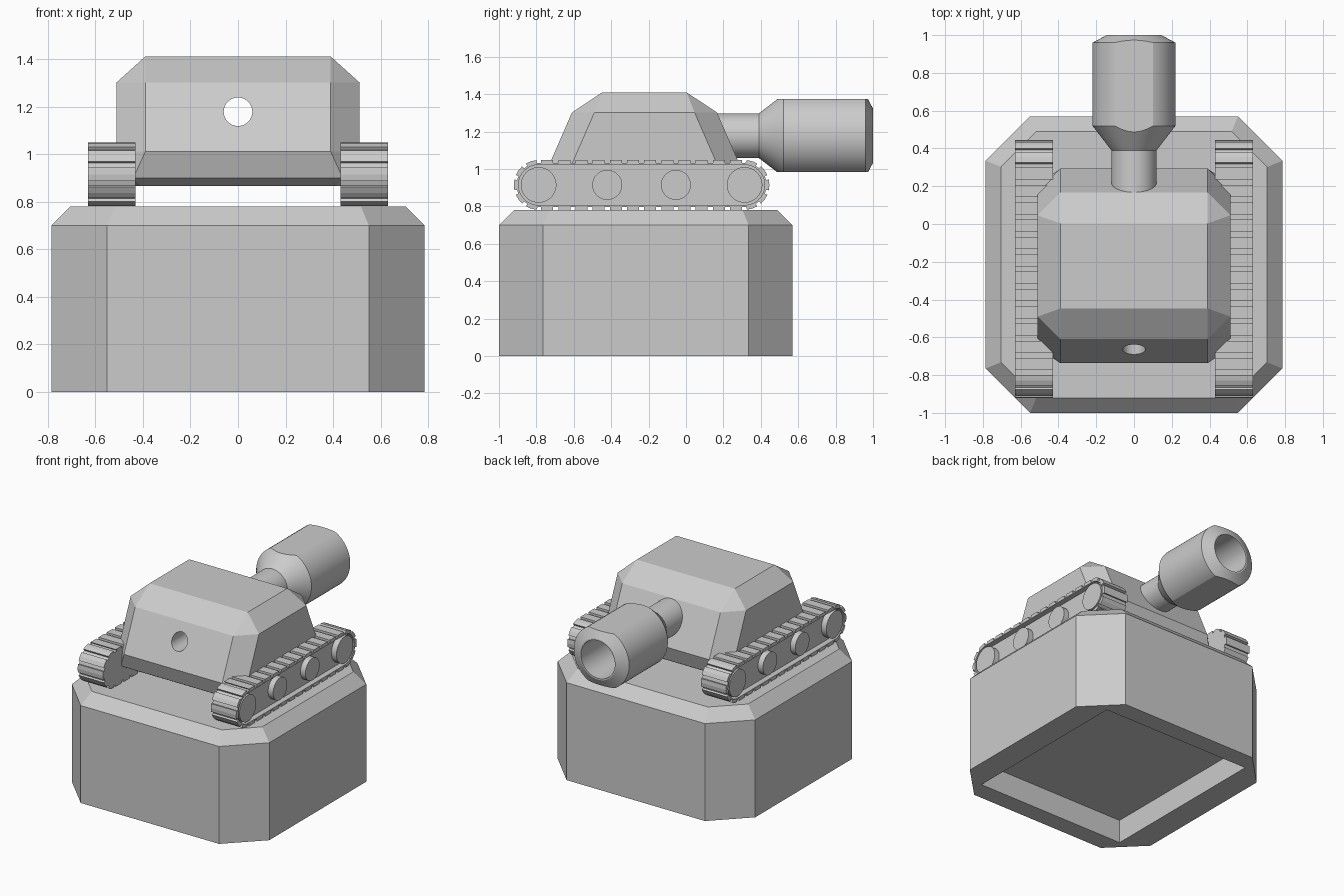
import bpy, bmesh, math
from mathutils import Vector

if "Cube" in bpy.data.objects:
    bpy.data.objects.remove(bpy.data.objects["Cube"], do_unlink=True)

grey = bpy.data.materials.new("plain_grey")
grey.use_nodes = True
GREY = (0.6, 0.6, 0.6, 1)
grey.diffuse_color = GREY
grey.node_tree.nodes["Principled BSDF"].inputs["Base Color"].default_value = GREY


def finish(name, bm, smooth=False):
    bmesh.ops.remove_doubles(bm, verts=bm.verts, dist=1e-5)
    bmesh.ops.recalc_face_normals(bm, faces=bm.faces)
    mesh = bpy.data.meshes.new(name)
    bm.to_mesh(mesh)
    bm.free()
    mesh.materials.append(grey)
    obj = bpy.data.objects.new(name, mesh)
    bpy.context.collection.objects.link(obj)
    if smooth:
        select(obj)
        bpy.ops.object.shade_smooth_by_angle(angle=math.radians(25))
    return obj


def select(obj):
    bpy.ops.object.select_all(action="DESELECT")
    obj.select_set(True)
    bpy.context.view_layer.objects.active = obj


def loft(rings, closed=False):
    """Skin a list of equal-length rings; cap the ends unless closed."""
    bm = bmesh.new()
    rows = [[bm.verts.new(p) for p in ring] for ring in rings]
    n = len(rows[0])
    pairs = list(zip(rows, rows[1:])) + ([(rows[-1], rows[0])] if closed else [])
    for a, b in pairs:
        for i in range(n):
            j = (i + 1) % n
            bm.faces.new((a[i], a[j], b[j], b[i]))
    if not closed:
        bm.faces.new(rows[0])
        bm.faces.new(rows[-1])
    return bm


def octagon(hx, hy, cut, z, cy):
    """Rectangle with cut corners; cut 0 gives doubled corner points."""
    pts = []
    for sx, sy in ((1, 1), (-1, 1), (-1, -1), (1, -1)):
        side = (sx * hx, cy + sy * (hy - cut), z)
        end = (sx * (hx - cut), cy + sy * hy, z)
        pts += [side, end] if sx == sy else [end, side]
    return pts


def circle(axis, r, pos, cy, cz, n=64):
    """Circle around the x or y axis."""
    pts = []
    for i in range(n):
        a = math.tau * (i + 0.5) / n
        u, v = r * math.cos(a), cz + r * math.sin(a)
        pts.append((pos, cy + u, v) if axis == "x" else (u, pos, v))
    return pts


# Plinth with a square recess underneath
BY = -0.215
finish("plinth", loft([
    octagon(0.6, 0.65, 0, 0.17, BY),
    octagon(0.6, 0.65, 0, 0, BY),
    octagon(0.785, 0.785, 0.235, 0, BY),
    octagon(0.785, 0.785, 0.235, 0.7, BY),
    octagon(0.705, 0.705, 0.188, 0.78, BY)]))

# Hull: bevelled roof, sloping walls and tapered belly
HY = -0.222
hull = finish("hull", loft([
    octagon(0.47, 0.42, 0.06, 0.865, HY),
    octagon(0.5, 0.48, 0.06, 0.9, HY),
    octagon(0.51, 0.515, 0.12, 1.01, HY),
    octagon(0.51, 0.388, 0.12, 1.302, HY),
    octagon(0.39, 0.225, 0, 1.41, HY)]))

# Bore drilled through the hull
GZ = 1.178
drill = finish("drill", loft([circle("y", 0.06, y, 0, GZ) for y in (-1, 0.6)]))
drill.hide_render = True
cut = hull.modifiers.new("bore", "BOOLEAN")
cut.operation = "DIFFERENCE"
cut.solver = "EXACT"
cut.object = drill
select(hull)
bpy.ops.object.modifier_apply(modifier=cut.name)
bpy.data.objects.remove(drill, do_unlink=True)

# Gun: turned tube with a wide muzzle, flattened above and below
profile = [(0.06, 0.1), (0.12, 0.1), (0.12, 0.39), (0.22, 0.52),
           (0.22, 0.96), (0.145, 1.0), (0.135, 1.0), (0.135, 0.5), (0.06, 0.5)]
bm = loft([circle("y", r, y, 0, GZ) for r, y in profile], closed=True)
for side in (1, -1):
    result = bmesh.ops.bisect_plane(
        bm, geom=bm.verts[:] + bm.edges[:] + bm.faces[:],
        plane_co=Vector((0, 0, GZ + side * 0.195)),
        plane_no=Vector((0, 0, side)), clear_outer=True)
    rim = [e for e in result["geom_cut"] if isinstance(e, bmesh.types.BMEdge)]
    bmesh.ops.holes_fill(bm, edges=rim, sides=0)
finish("gun", bm, smooth=True)

# Tracks: notched belt around a recessed side plate
Y0, Y1, TZ = -0.788, 0.313, 0.915
OUTER, NOTCH, INNER = 0.133, 0.118, 0.108


def track_point(t, r, x):
    """Point on a stadium loop; t runs 0 to 4, one step per run or end."""
    part, f = int(t) % 4, t - int(t)
    if part == 0:
        return (x, Y0 + f * (Y1 - Y0), TZ + r)
    if part == 2:
        return (x, Y1 - f * (Y1 - Y0), TZ - r)
    a = math.pi * f
    if part == 1:
        return (x, Y1 + r * math.sin(a), TZ + r * math.cos(a))
    return (x, Y0 - r * math.sin(a), TZ - r * math.cos(a))


steps = []
for part in range(4):
    count = 5 if part % 2 else 12
    for k in range(count):
        for f, r in ((0.15, OUTER), (0.5, OUTER), (0.85, OUTER),
                     (0.851, NOTCH), (1.149, NOTCH)):
            t = part + (k + f) / count
            steps.append((t % 4, r))

for name, s in (("left", 1), ("right", -1)):
    finish(name + "_track", loft([
        [track_point(t, r, s * 0.43) for t, r in steps],
        [track_point(t, r, s * 0.63) for t, r in steps],
        [track_point(t, INNER, s * 0.63) for t, r in steps],
        [track_point(t, INNER, s * 0.59) for t, r in steps]]))
    # Road wheels, larger at both ends
    for i in range(4):
        radius = 0.095 if i in (0, 3) else 0.08
        y = Y0 + (Y1 - Y0) * i / 3
        finish(f"{name}_wheel_{i + 1}", loft(
            [circle("x", radius, s * x, y, TZ, 40) for x in (0.57, 0.63)]), smooth=True)
